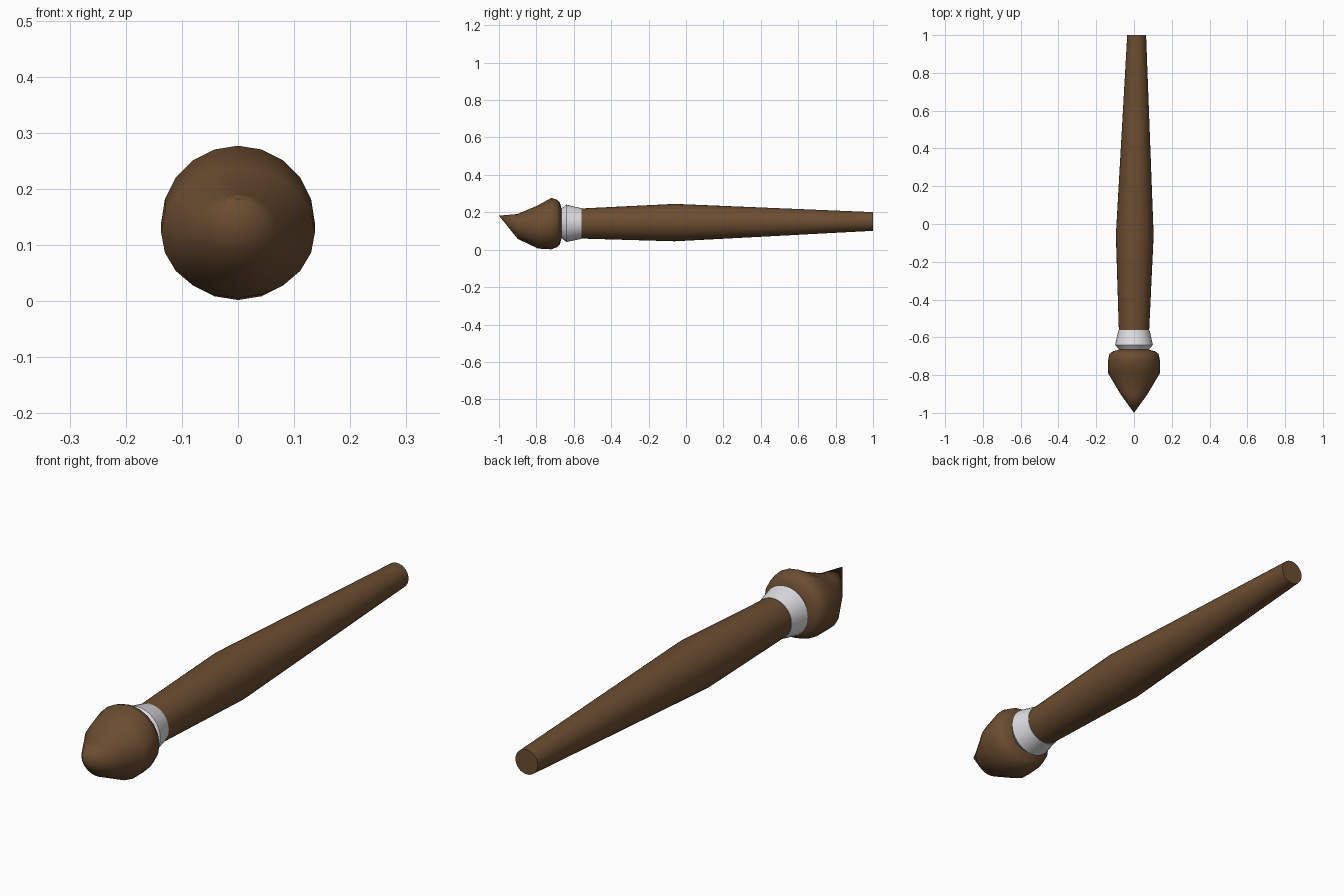
import bpy, bmesh, math

if "Cube" in bpy.data.objects:
    bpy.data.objects.remove(bpy.data.objects["Cube"])


def material(name, rgb):
    m = bpy.data.materials.new(name)
    m.diffuse_color = (*rgb, 1)
    m.use_nodes = True
    m.node_tree.nodes["Principled BSDF"].inputs["Base Color"].default_value = m.diffuse_color
    return m


brown = material("brown_wood", (0.15, 0.075, 0.031))
silver = material("light_metal", (0.74, 0.73, 0.76))


def loft(name, rings, sides, mat, angle):
    """Skin elliptical rings (y, centre x, half width, bottom z, top z) along y."""
    bm = bmesh.new()
    loops = []
    for y, cx, w, lo, hi in rings:
        cz, h = (lo + hi) / 2, (hi - lo) / 2
        if w == 0:
            loops.append([bm.verts.new((cx, y, cz))])
            continue
        loops.append([bm.verts.new((cx + w * math.sin(2 * math.pi * i / sides), y,
                                    cz + h * math.cos(2 * math.pi * i / sides)))
                      for i in range(sides)])
    for a, b in zip(loops, loops[1:]):
        for i in range(sides):
            j = (i + 1) % sides
            if len(b) == 1:
                bm.faces.new((a[i], a[j], b[0]))
            else:
                bm.faces.new((a[i], a[j], b[j], b[i]))
    for loop in (loops[0], loops[-1]):
        if len(loop) > 2:
            bm.faces.new(loop)
    bmesh.ops.recalc_face_normals(bm, faces=bm.faces)
    me = bpy.data.meshes.new(name)
    bm.to_mesh(me)
    bm.free()
    me.materials.append(mat)
    ob = bpy.data.objects.new(name, me)
    bpy.context.collection.objects.link(ob)
    bpy.ops.object.select_all(action='DESELECT')
    ob.select_set(True)
    bpy.context.view_layer.objects.active = ob
    bpy.ops.object.shade_smooth_by_angle(angle=math.radians(angle))


# Handle: swollen in the middle, tapering to a flat end
loft("handle", [
    (1.0, 0.014, 0.05, 0.101, 0.201),
    (-0.06, 0.004, 0.1, 0.045, 0.245),
    (-0.57, 0.0, 0.08, 0.06, 0.22)], 32, brown, 35)

# Metal collar: flares forward, then steps in to the bristles
loft("collar", [
    (-0.56, 0.0, 0.082, 0.058, 0.222),
    (-0.64, 0.0, 0.1, 0.041, 0.241),
    (-0.672, 0.0, 0.072, 0.068, 0.214)], 32, silver, 35)

# Bristle head: bulging base sweeping up to an offset point
loft("bristles", [
    (-0.664, 0.0, 0.075, 0.066, 0.216),
    (-0.674, 0.0, 0.112, 0.03, 0.25),
    (-0.688, 0.0, 0.13, 0.014, 0.267),
    (-0.72, 0.0, 0.137, 0.002, 0.277),
    (-0.79, 0.0, 0.137, 0.006, 0.238),
    (-0.90, 0.0, 0.072, 0.058, 0.191),
    (-1.0, 0.0, 0.0, 0.182, 0.182)], 20, brown, 60)
